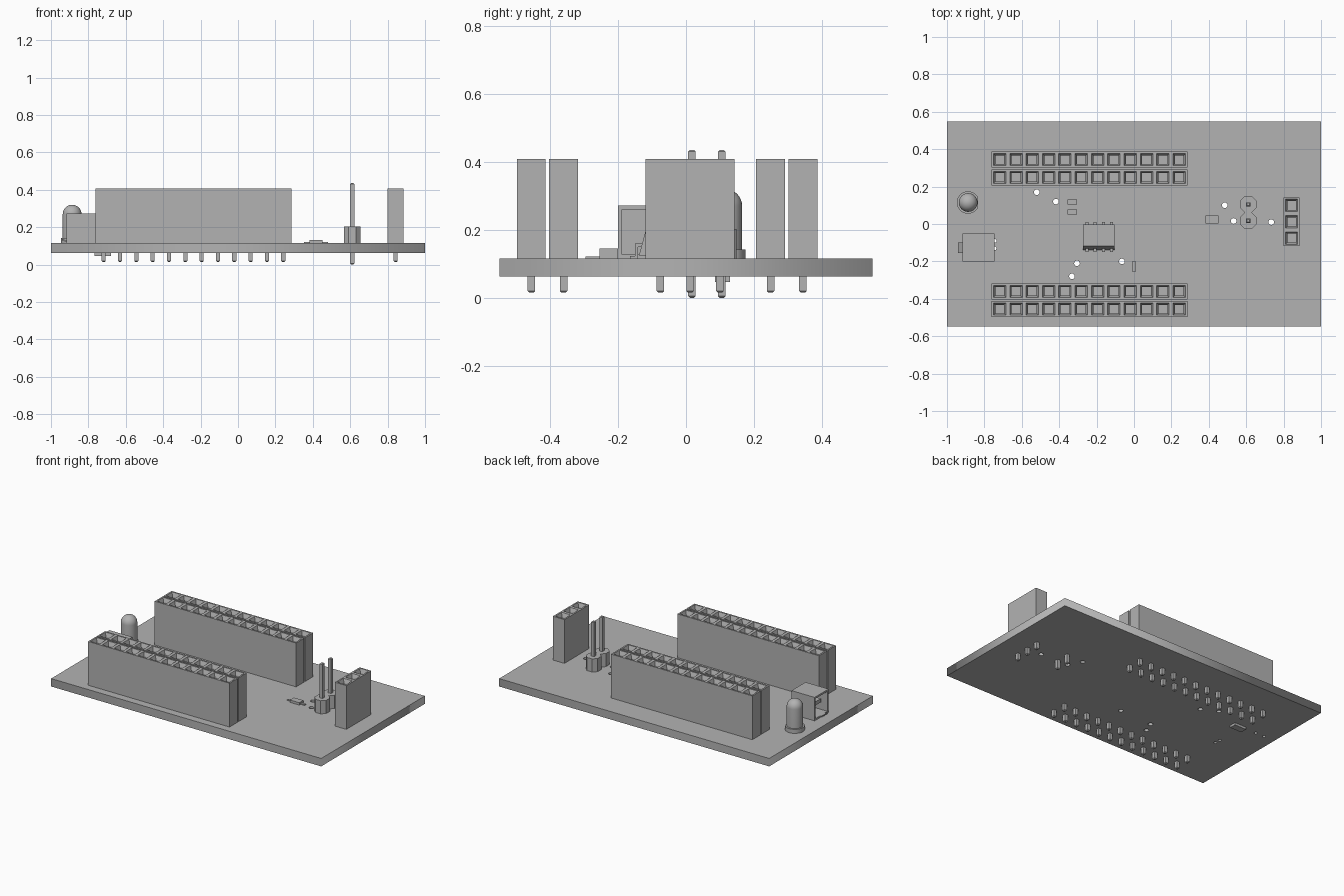
import bpy, bmesh, math
from mathutils import Matrix, Vector

if "Cube" in bpy.data.objects:
    bpy.data.objects.remove(bpy.data.objects["Cube"], do_unlink=True)

grey = bpy.data.materials.new("plain grey")
grey.use_nodes = True
grey.diffuse_color = (0.45, 0.45, 0.45, 1)
grey.node_tree.nodes["Principled BSDF"].inputs["Base Color"].default_value = (0.45, 0.45, 0.45, 1)

BOTTOM, TOP = 0.062, 0.115
PITCH, STRIP = 0.0873, 0.085
PIN = 0.022


def finish(name, bm, smooth=False):
    mesh = bpy.data.meshes.new(name)
    bm.normal_update()
    bm.to_mesh(mesh)
    bm.free()
    mesh.materials.append(grey)
    obj = bpy.data.objects.new(name, mesh)
    bpy.context.collection.objects.link(obj)
    if smooth:
        bpy.ops.object.select_all(action="DESELECT")
        obj.select_set(True)
        bpy.context.view_layer.objects.active = obj
        bpy.ops.object.shade_smooth_by_angle(angle=math.radians(35))
    return obj


def box(bm, x, y, z):
    """Box from (low, high) pairs."""
    spans = [Vector(pair) for pair in (x, y, z)]
    centre = Vector([(s[0] + s[1]) / 2 for s in spans])
    size = [s[1] - s[0] for s in spans]
    mat = Matrix.Translation(centre) @ Matrix.Diagonal((*size, 1))
    return bmesh.ops.create_cube(bm, size=1, matrix=mat)["verts"]


def pin(bm, x, y, low, high):
    """Square pin with chamfered ends."""
    h = PIN / 2
    verts = box(bm, (x - h, x + h), (y - h, y + h), (low, high))
    edges = {e for v in verts for e in v.link_edges
             if abs(e.verts[0].co.z - e.verts[1].co.z) < 1e-5}
    bmesh.ops.bevel(bm, geom=list(edges), offset=0.005, segments=1, affect="EDGES")


def prism(bm, outline, low, high):
    """Upright prism over a plan outline."""
    face = bm.faces.new([bm.verts.new((x, y, low)) for x, y in outline])
    bmesh.ops.recalc_face_normals(bm, faces=[face])
    new = bmesh.ops.extrude_face_region(bm, geom=[face])["geom"]
    verts = [g for g in new if isinstance(g, bmesh.types.BMVert)]
    bmesh.ops.translate(bm, verts=verts, vec=(0, 0, high - low))
    bmesh.ops.recalc_face_normals(bm, faces=bm.faces[:])


def socket_strip(name, centre, count, along_x=True):
    """Row of square sockets with funnel mouths and solder pins below."""
    bm = bmesh.new()
    length = count * PITCH
    box(bm, (-length / 2, length / 2), (-STRIP / 2, STRIP / 2), (TOP, 0.408))
    for i in range(1, count):
        bmesh.ops.bisect_plane(bm, geom=bm.verts[:] + bm.edges[:] + bm.faces[:],
                               plane_co=(i * PITCH - length / 2, 0, 0), plane_no=(1, 0, 0))
    bm.normal_update()
    cells = [f for f in bm.faces if f.normal.z > 0.9]
    bmesh.ops.inset_individual(bm, faces=cells, thickness=0.0145)
    bmesh.ops.inset_individual(bm, faces=cells, thickness=0.014, depth=-0.025)
    for f in bmesh.ops.extrude_discrete_faces(bm, faces=cells)["faces"]:
        bmesh.ops.translate(bm, verts=f.verts[:], vec=(0, 0, -0.18))
    for i in range(count):
        pin(bm, (i + 0.5) * PITCH - length / 2, 0, 0.015, TOP + 0.01)
    obj = finish(name, bm)
    obj.location = (*centre, 0)
    if not along_x:
        obj.rotation_euler.z = math.pi / 2


# Circuit board with drilled holes
def add_loop(curve, points):
    spline = curve.splines.new("POLY")
    spline.points.add(len(points) - 1)
    for p, (x, y) in zip(spline.points, points):
        p.co = (x, y, 0, 1)
    spline.use_cyclic_u = True


def circle(x, y, r, n=16):
    return [(x + r * math.cos(2 * math.pi * i / n), y + r * math.sin(2 * math.pi * i / n))
            for i in range(n)]


curve = bpy.data.curves.new("board outline", "CURVE")
curve.dimensions = "2D"
curve.fill_mode = "BOTH"
curve.extrude = (TOP - BOTTOM) / 2
add_loop(curve, [(-1, -0.548), (1, -0.548), (1, 0.548), (-1, 0.548)])
vias = [(-0.52, 0.17), (-0.418, 0.12), (-0.305, -0.21), (-0.332, -0.28),
        (-0.065, -0.2), (0.485, 0.1), (0.533, 0.016), (0.734, 0.01)]
small_holes = [(-0.745, -0.13), (-0.745, -0.09), (-0.92, 0.115), (-0.855, 0.115)]
for x, y in vias:
    add_loop(curve, circle(x, y, 0.015))
for x, y in small_holes:
    add_loop(curve, circle(x, y, 0.01))
board = bpy.data.objects.new("circuit_board", curve)
bpy.context.collection.objects.link(board)
board.location.z = (TOP + BOTTOM) / 2
curve.materials.append(grey)
bpy.ops.object.select_all(action="DESELECT")
board.select_set(True)
bpy.context.view_layer.objects.active = board
bpy.ops.object.convert(target="MESH")

# Socket strips
for side, rows in (("front", (-0.455, -0.36)), ("back", (0.249, 0.344))):
    for place, y in zip(("first", "second"), rows):
        socket_strip(f"{side}_{place}_socket_strip", (-0.238, y), 12)
socket_strip("side_socket_strip", (0.843, 0.012), 3, along_x=False)

# Two-pin jumper header
bm = bmesh.new()
h, c = 0.0435, 0.024
for y in (0.0175, 0.105):
    octagon = [(0.611 + sx * a, y + sy * b) for sx, sy, swap in
               ((1, 1, 0), (-1, 1, 1), (-1, -1, 0), (1, -1, 1))
               for a, b in (((h, h - c), (h - c, h)) if not swap else ((h - c, h), (h, h - c)))]
    prism(bm, octagon, TOP, 0.203)
finish("jumper_base", bm)
bm = bmesh.new()
for y in (0.0175, 0.105):
    pin(bm, 0.611, y, 0, 0.435)
finish("jumper_pins", bm)

# Domed lamp: revolved profile, then a flange with a flat side
bm = bmesh.new()
r, dome = 0.05, 0.27
profile = [(r, TOP), (r, dome)] + [(r * math.cos(a), dome + r * math.sin(a))
                                   for a in (math.pi / 16 * i for i in range(1, 8))] + [(0, dome + r)]
verts = [bm.verts.new((x, 0, z)) for x, z in profile]
edges = [bm.edges.new(pair) for pair in zip(verts, verts[1:])]
bmesh.ops.spin(bm, geom=verts + edges, cent=(0, 0, 0), axis=(0, 0, 1),
               angle=2 * math.pi, steps=32)
bmesh.ops.remove_doubles(bm, verts=bm.verts[:], dist=1e-4)
bmesh.ops.recalc_face_normals(bm, faces=bm.faces[:])
finish("lamp_dome", bm, True).location = (-0.887, 0.115, 0)
bm = bmesh.new()
prism(bm, [(min(x, 0.052), y) for x, y in circle(0, 0, 0.06, 32)], TOP, 0.142)
finish("lamp_flange", bm, True).location = (-0.887, 0.115, 0)

# Cable port: open metal shell facing left, with tongue and flared lips
bm = bmesh.new()
x0, x1, y0, y1, z1, t = -0.916, -0.745, -0.2, -0.052, 0.272, 0.012
box(bm, (x0, x1), (y0, y1), (z1 - t, z1))
box(bm, (x0, x1), (y0, y1), (TOP, TOP + t))
for y in (y0, y1 - t):
    box(bm, (x0, x1), (y, y + t), (TOP + t, z1 - t))
box(bm, (x1 - 0.03, x1 - 0.005), (y0 + t, y1 - t), (TOP + t, z1 - t))
finish("port_shell", bm)
bm = bmesh.new()
box(bm, (x0 + 0.03, x1 - 0.03), (-0.16, -0.092), (0.19, 0.215))
finish("port_tongue", bm)
bm = bmesh.new()
lip = box(bm, (x0 - 0.026, x0), (-0.155, -0.1), (TOP + 0.004, TOP + t))
for v in lip:
    if v.co.x < x0 - 0.01:
        v.co.z += 0.012
finish("port_lip", bm)

# Eight-legged chip with one chamfered edge and bent legs
bm = bmesh.new()
body = box(bm, (-0.273, -0.105), (-0.138, -0.004), (0.125, 0.2))
for v in body:
    if v.co.y < -0.1 and v.co.z > 0.15:
        v.co.y += 0.02
finish("chip_body", bm)
bm = bmesh.new()
for i in range(4):
    x = -0.251 + i * 0.0437
    for edge, out in ((-0.13, -1), (-0.01, 1)):
        reach = sorted((edge, edge + out * 0.02))
        drop = sorted((edge + out * 0.011, edge + out * 0.02))
        foot = sorted((edge + out * 0.011, edge + out * 0.035))
        for span, z in ((reach, (0.15, 0.159)), (drop, (TOP, 0.159)), (foot, (TOP, 0.123))):
            box(bm, (x - 0.008, x + 0.008), span, z)
finish("chip_legs", bm)

# Small surface parts
parts = {
    "upper_resistor": ((-0.355, -0.305), (0.105, 0.132), (TOP, 0.135)),
    "lower_resistor": ((-0.355, -0.305), (0.05, 0.077), (TOP, 0.135)),
    "upright_resistor": ((-0.01, 0.01), (-0.255, -0.2), (TOP, 0.145)),
    "flat_capacitor": ((-0.14, -0.073), (-0.295, -0.255), (TOP, 0.122)),
    "diode_body": ((0.382, 0.452), (0.003, 0.045), (TOP, 0.131)),
    "diode_leads": ((0.353, 0.482), (0.016, 0.032), (TOP, 0.12)),
    "underside_chip": ((-0.766, -0.68), (0.085, 0.13), (0.047, BOTTOM)),
}
for name, spans in parts.items():
    bm = bmesh.new()
    box(bm, *spans)
    finish(name, bm)
